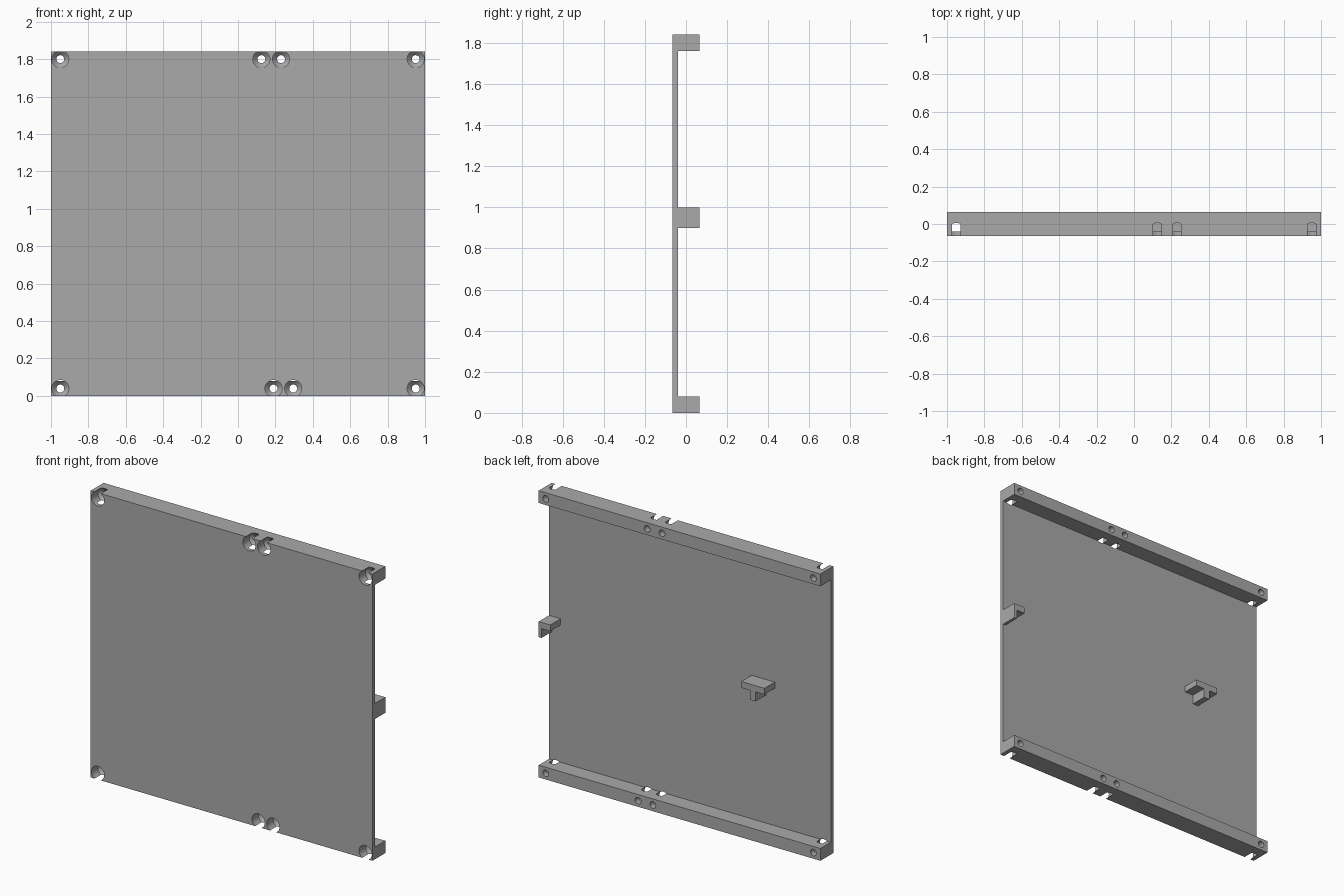
import bpy, bmesh, math
from mathutils import Matrix, Vector

if "Cube" in bpy.data.objects:
    bpy.data.objects.remove(bpy.data.objects["Cube"], do_unlink=True)

HEIGHT, BAR = 1.84, 0.079
FRONT, SKIN, BACK = -0.065, -0.04, 0.065

grey = bpy.data.materials.new("plain grey")
grey.use_nodes = True
colour = (0.4, 0.4, 0.4, 1)
grey.diffuse_color = colour
grey.node_tree.nodes["Principled BSDF"].inputs["Base Color"].default_value = colour


def make_object(name, bm):
    bmesh.ops.recalc_face_normals(bm, faces=bm.faces[:])
    mesh = bpy.data.meshes.new(name)
    bm.to_mesh(mesh)
    bm.free()
    mesh.materials.append(grey)
    obj = bpy.data.objects.new(name, mesh)
    bpy.context.collection.objects.link(obj)
    return obj


def extrude_profile(name, points, direction):
    """Fill a closed outline and push it along a direction."""
    bm = bmesh.new()
    face = bm.faces.new([bm.verts.new(p) for p in points])
    new = bmesh.ops.extrude_face_region(bm, geom=[face])["geom"]
    bmesh.ops.translate(bm, vec=Vector(direction),
                        verts=[v for v in new if isinstance(v, bmesh.types.BMVert)])
    return make_object(name, bm)


# Thin panel with a thick bar along the top and bottom
outline = [(FRONT, 0), (BACK, 0), (BACK, BAR), (SKIN, BAR),
           (SKIN, HEIGHT - BAR), (BACK, HEIGHT - BAR), (BACK, HEIGHT), (FRONT, HEIGHT)]
panel = extrude_profile("panel_with_bars", [(-1, y, z) for y, z in outline], (2, 0, 0))

# Screw holes: wide bore, tapered seat, narrow through hole
bore = [(0, -0.1), (0.0455, -0.1), (0.0455, 0.0), (0.021, 0.025), (0.021, 0.1), (0, 0.1)]
holes = [(x, HEIGHT - BAR / 2) for x in (-0.95, 0.125, 0.23, 0.95)]
holes += [(x, BAR / 2) for x in (-0.95, 0.19, 0.295, 0.95)]
bm = bmesh.new()
for x, z in holes:
    verts = [bm.verts.new((x + r, y, z)) for r, y in bore]
    edges = [bm.edges.new(pair) for pair in zip(verts, verts[1:])]
    bmesh.ops.spin(bm, geom=verts + edges, cent=(x, 0, z), axis=(0, 1, 0),
                   angle=math.tau, steps=32, use_duplicate=False)
bmesh.ops.remove_doubles(bm, verts=bm.verts[:], dist=0.0001)
cutter = make_object("hole_cutter", bm)
cutter.hide_render = True
cutter.hide_set(True)

cut = panel.modifiers.new("screw holes", "BOOLEAN")
cut.operation = "DIFFERENCE"
cut.solver = "EXACT"
cut.object = cutter
bpy.context.view_layer.objects.active = panel
panel.select_set(True)
bpy.ops.object.modifier_apply(modifier=cut.name)
bpy.data.objects.remove(cutter, do_unlink=True)
bpy.ops.object.shade_smooth_by_angle(angle=math.radians(25))

# Shelf brackets on the back: a full T and a half T at the edge
LOW, MID, TOP = 0.9, 0.96, 1.0
STEM, WING = 0.02, 0.082
half = [(0, LOW), (-STEM, LOW), (-STEM, MID), (-WING, MID), (-WING, TOP), (0, TOP)]
full = half[1:5] + [(-x, z) for x, z in reversed(half[1:5])]
for name, profile, centre in (("middle_bracket", full, -0.52), ("edge_bracket", half, 1.0)):
    extrude_profile(name, [(centre + x, SKIN, z) for x, z in profile], (0, BACK - SKIN, 0))
